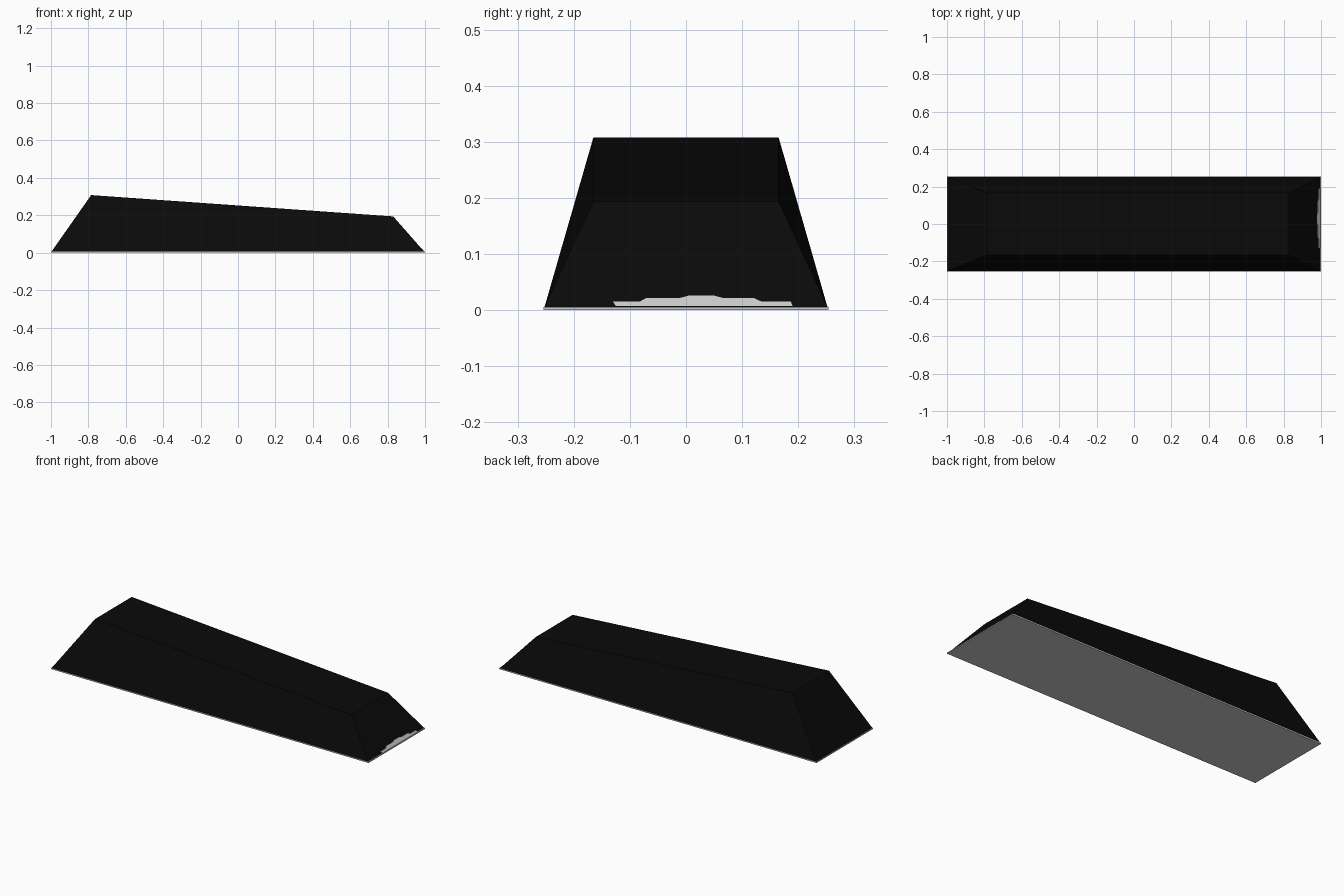
import bpy

if "Cube" in bpy.data.objects:
    bpy.data.objects.remove(bpy.data.objects["Cube"])

BASE_Z = 0.006  # top of the thin base plate


def make_object(name, verts, faces, material=None):
    mesh = bpy.data.meshes.new(name)
    mesh.from_pydata(verts, [], faces)
    mesh.update()
    obj = bpy.data.objects.new(name, mesh)
    bpy.context.collection.objects.link(obj)
    if material:
        mesh.materials.append(material)
    return obj


def prism(name, lower, upper, material=None):
    # closed solid between two outlines given counter-clockwise from outside/top
    n = len(lower)
    sides = [(i, (i + 1) % n, n + (i + 1) % n, n + i) for i in range(n)]
    faces = [tuple(reversed(range(n))), tuple(range(n, 2 * n))] + sides
    return make_object(name, lower + upper, faces, material)


def rect(x0, x1, y, z0, z1):
    return [(x0, -y, z0), (x1, -y, z1), (x1, y, z1), (x0, y, z0)]


black = bpy.data.materials.new("black")
black.diffuse_color = (0.003, 0.003, 0.003, 1)
black.use_nodes = True
black.node_tree.nodes["Principled BSDF"].inputs["Base Color"].default_value = black.diffuse_color

# Tapered body with a top sloping down to the right
prism("body", rect(-0.997, 0.995, 0.252, BASE_Z, BASE_Z),
      rect(-0.785, 0.83, 0.165, 0.308, 0.194), black)

# Thin grey base plate
prism("base_plate", rect(-1, 1, 0.254, 0, 0), rect(-1, 1, 0.254, BASE_Z, BASE_Z))

# Stepped pale patch low on the right end, lying on the sloped face
outline = [(-0.125, 0.007), (0.19, 0.007), (0.187, 0.015), (0.135, 0.015),
           (0.12, 0.022), (0.065, 0.022), (0.05, 0.026), (0.005, 0.026),
           (-0.01, 0.022), (-0.07, 0.022), (-0.083, 0.015), (-0.13, 0.015)]
slope = (0.995 - 0.83) / (0.194 - BASE_Z)


def on_end(y, z, lift):
    return (0.995 - slope * (z - BASE_Z) + lift, y, z)


prism("end_patch", [on_end(y, z, -0.001) for y, z in outline],
      [on_end(y, z, 0.002) for y, z in outline])
